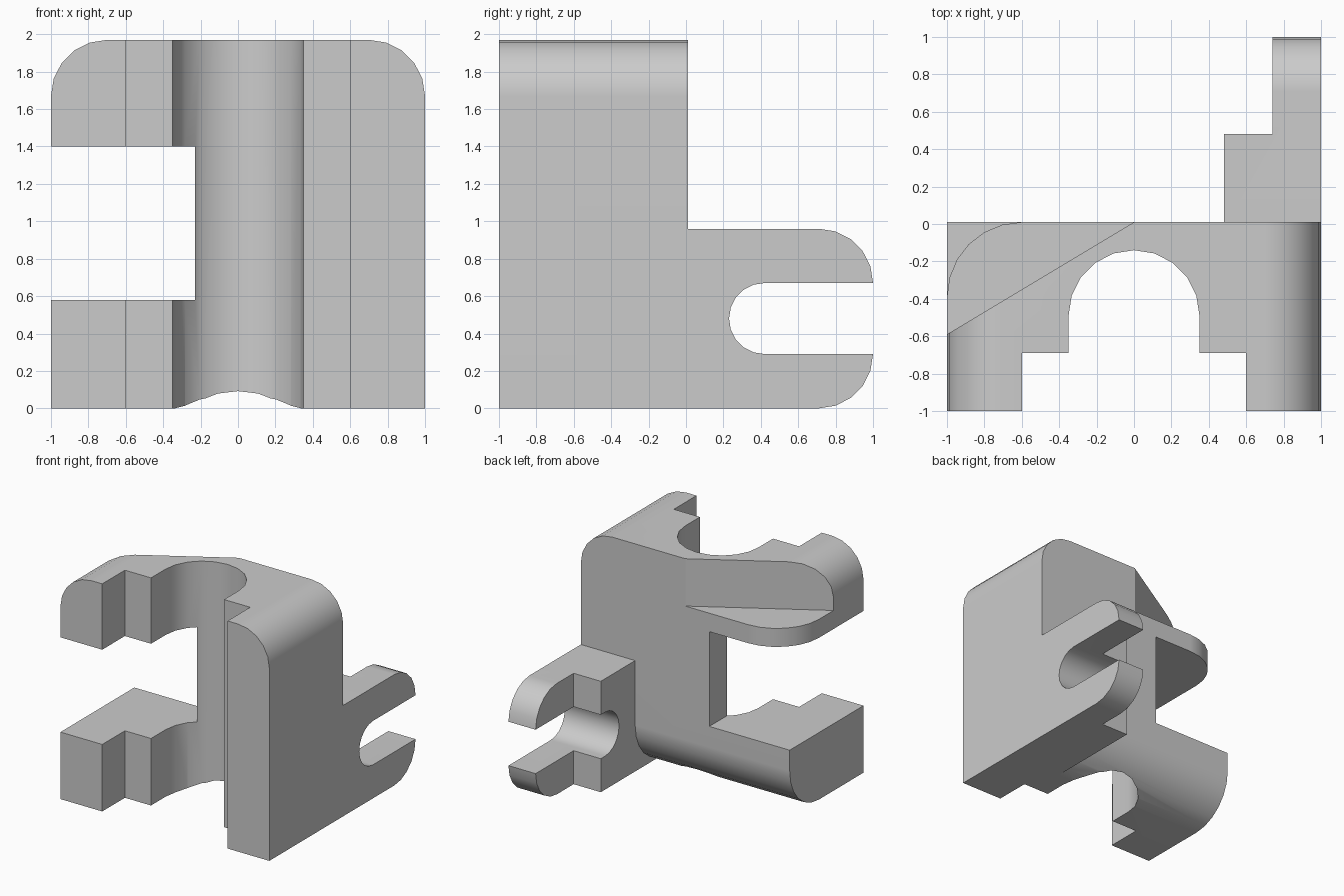
import bpy
import bmesh
from math import cos, sin, radians

cube = bpy.data.objects.get("Cube")
if cube:
    bpy.data.objects.remove(cube, do_unlink=True)

grey = bpy.data.materials.new("plain_grey")
grey.use_nodes = True
GREY = (0.6, 0.6, 0.6, 1)
grey.diffuse_color = GREY
grey.node_tree.nodes["Principled BSDF"].inputs["Base Color"].default_value = GREY

BACK, TOP = 0.01, 1.97


def arc(cx, cy, r, start, end, steps):
    """Points on an arc, angles in degrees."""
    angles = [radians(start + (end - start) * i / steps) for i in range(steps + 1)]
    return [(cx + r * cos(a), cy + r * sin(a)) for a in angles]


def prism(name, profile, axis, low, high):
    """Extrude a 2D profile along one axis; the profile uses the other two in order."""
    def place(p, d):
        return {"x": (d, *p), "y": (p[0], d, p[1]), "z": (*p, d)}[axis]
    bm = bmesh.new()
    face = bm.faces.new([bm.verts.new(place(p, low)) for p in profile])
    moved = bmesh.ops.extrude_face_region(bm, geom=[face])["geom"]
    shift = place((0, 0), high - low)
    bmesh.ops.translate(bm, vec=shift, verts=[v for v in moved if isinstance(v, bmesh.types.BMVert)])
    bmesh.ops.recalc_face_normals(bm, faces=bm.faces)
    mesh = bpy.data.meshes.new(name)
    bm.to_mesh(mesh)
    bm.free()
    mesh.materials.append(grey)
    obj = bpy.data.objects.new(name, mesh)
    bpy.context.collection.objects.link(obj)
    return obj


def combine(target, tool, operation="DIFFERENCE"):
    """Apply a boolean and discard the tool."""
    mod = target.modifiers.new("boolean", "BOOLEAN")
    mod.operation, mod.solver, mod.object = operation, "EXACT", tool
    bpy.context.view_layer.objects.active = target
    bpy.ops.object.modifier_apply(modifier=mod.name)
    bpy.data.objects.remove(tool, do_unlink=True)


# Main block: rounded upper corners and a window open to one side
r = 0.3
bracket = prism("bracket_body",
                [(-1, 0), (1, 0)]
                + arc(1 - r, TOP - r, r, 0, 90, 5)
                + arc(r - 1, TOP - r, r, 90, 180, 5)
                + [(-1, 1.4), (-0.23, 1.4), (-0.23, 0.58), (-1, 0.58)],
                "y", -1, BACK)

# Vertical channel with a wider mouth at the front
combine(bracket, prism("channel_cutter",
                       [(-0.6, -1.2), (0.6, -1.2), (0.6, -0.69), (0.35, -0.69)]
                       + arc(0, -0.49, 0.35, 0, 180, 10)
                       + [(-0.35, -0.69), (-0.6, -0.69)],
                       "z", -0.2, 2.2))

# Rounded lower back edge
r = 0.4
combine(bracket, prism("lower_edge_cutter",
                       arc(BACK - r, r, r, -90, 0, 6)
                       + [(BACK + 0.2, r), (BACK + 0.2, -0.2), (BACK - r, -0.2)],
                       "x", -1.2, 1.2))

# Rounded plan corner of the upper arm
combine(bracket, prism("arm_corner_cutter",
                       arc(r - 1, BACK - r, r, 90, 180, 6)
                       + [(-1.2, BACK - r), (-1.2, BACK + 0.2), (r - 1, BACK + 0.2)],
                       "z", 1.2, 2.2))

# Diagonal recess leaving a thin shelf
combine(bracket, prism("diagonal_cutter",
                       [(0, BACK), (-1.2, -0.71), (-1.2, 0.3), (0, 0.3)],
                       "z", 1.56, 2.2))

# Forked rear lug, stepped thinner towards its tip
r, mid, h = 0.29, 0.48, 0.96
slot = arc(0.42, mid, 0.19, 270, 90, 10)
lug = prism("rear_lug",
            [(-0.5, 0)]
            + arc(1 - r, r, r, -90, 0, 5)
            + slot
            + arc(1 - r, h - r, r, 0, 90, 5)
            + [(-0.5, h)],
            "x", 0.48, 1)
combine(lug, prism("lug_step_cutter",
                   [(0.3, 0.48), (0.74, 0.48), (0.74, 1.2), (0.3, 1.2)],
                   "z", -0.2, 1.2))
combine(bracket, lug, "UNION")

# Smooth the rounds, keep the corners crisp
bpy.ops.object.select_all(action="DESELECT")
bracket.select_set(True)
bpy.context.view_layer.objects.active = bracket
bpy.ops.object.shade_smooth_by_angle(angle=radians(25))
weighted = bracket.modifiers.new("weighted_normals", "WEIGHTED_NORMAL")
weighted.keep_sharp = True
